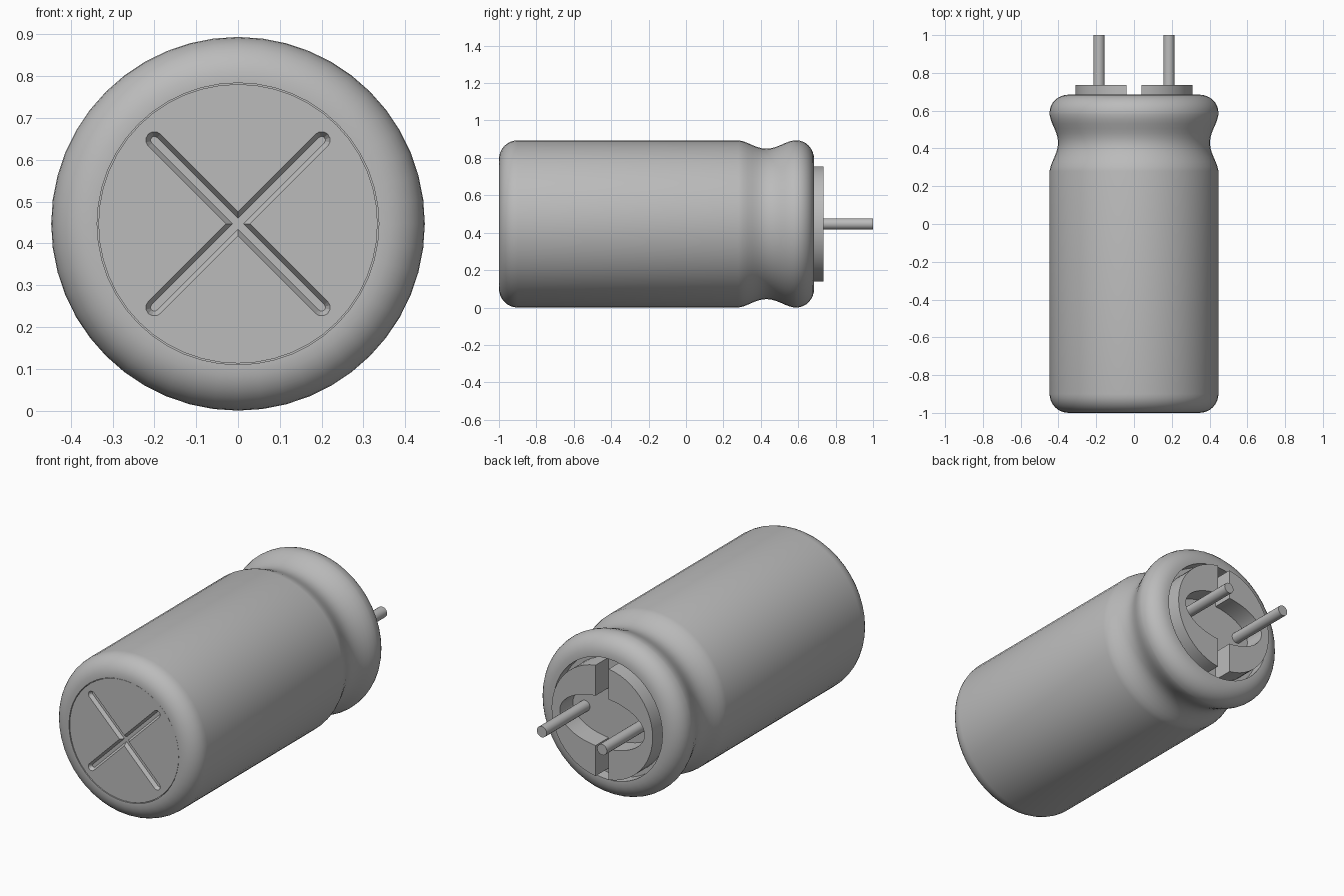
import bpy, bmesh, math
from mathutils import Vector

if "Cube" in bpy.data.objects:
    bpy.data.objects.remove(bpy.data.objects["Cube"], do_unlink=True)

ZC = 0.447          # height of the long axis
R = 0.447           # can radius
SEG = 48

grey = bpy.data.materials.new("plain_grey")
grey.use_nodes = True
grey.diffuse_color = (0.5, 0.5, 0.5, 1)
grey.node_tree.nodes["Principled BSDF"].inputs["Base Color"].default_value = (0.5, 0.5, 0.5, 1)


def finish(name, bm, smooth=True):
    """Turn a bmesh into a shaded, coloured object."""
    bmesh.ops.remove_doubles(bm, verts=bm.verts, dist=1e-5)
    bmesh.ops.recalc_face_normals(bm, faces=bm.faces)
    me = bpy.data.meshes.new(name)
    bm.to_mesh(me)
    bm.free()
    me.materials.append(grey)
    ob = bpy.data.objects.new(name, me)
    bpy.context.collection.objects.link(ob)
    if smooth:
        smooth_object(ob)
    return ob


def activate(ob):
    bpy.ops.object.select_all(action='DESELECT')
    ob.select_set(True)
    bpy.context.view_layer.objects.active = ob


def smooth_object(ob):
    activate(ob)
    bpy.ops.object.shade_smooth_by_angle(angle=math.radians(35))


def lathe(name, profile, seg=SEG, x=0.0):
    """Spin (radius, y) points round a y axis through (x, ZC)."""
    bm = bmesh.new()
    vs = [bm.verts.new((x + r, y, ZC)) for r, y in profile]
    es = [bm.edges.new(p) for p in zip(vs, vs[1:])]
    bmesh.ops.spin(bm, geom=vs + es, cent=(x, 0, ZC), axis=(0, 1, 0),
                   angle=math.tau, steps=seg, use_duplicate=False)
    return finish(name, bm)


def loft(name, rings, closed_path=False, smooth=True):
    """Skin a row of equal rings, capping the ends unless the path closes."""
    bm = bmesh.new()
    rows = [[bm.verts.new(p) for p in ring] for ring in rings]
    n = len(rows[0])
    for a, b in zip(rows, rows[1:]):
        for i in range(n):
            j = (i + 1) % n
            bm.faces.new((a[i], a[j], b[j], b[i]))
    bm.faces.new(rows[0])
    bm.faces.new(rows[-1])
    return finish(name, bm, smooth)


def arc(cx, cy, rx, ry, a0, a1, n=8):
    return [(cx + rx * math.cos(math.radians(a0 + (a1 - a0) * i / n)),
             cy + ry * math.sin(math.radians(a0 + (a1 - a0) * i / n))) for i in range(n + 1)]


# Can: rounded front edge, crimped neck, rolled back lip and recessed floor
neck = [(R - 0.045 * math.sin(math.pi * t / 12) ** 1.6, 0.28 + 0.30 * t / 12) for t in range(13)]
profile = ([(0, -0.96), (0.337, -0.96), (0.337, -1.0)]
           + arc(0.345, -0.90, 0.102, 0.10, -90, 0)
           + neck
           + arc(0.345, 0.59, 0.102, 0.095, 0, 90)
           + [(0.335, 0.685), (0.335, 0.62), (0, 0.62)])
lathe("can", profile)

# Front end plate with a scored cross
plate = lathe("front_plate", [(0, -0.965), (0.334, -0.965), (0.334, -0.997), (0, -0.997)])


def score_cutter(angle):
    """Long round-ended bar that narrows towards its floor."""
    rings = []
    for y, w in ((-1.003, 0.024), (-0.977, 0.009)):
        ring = []
        for side in (1, -1):
            for i in range(7):
                t = math.radians(-90 + 30 * i)
                u = side * (0.283 + w * math.cos(t))
                v = side * w * math.sin(t)
                ring.append(Vector((u * math.cos(angle) - v * math.sin(angle), y,
                                    ZC + u * math.sin(angle) + v * math.cos(angle))))
        rings.append(ring)
    return loft("score_cutter", rings, smooth=False)


for angle in (math.pi / 4, -math.pi / 4):
    cutter = score_cutter(angle)
    cutter.hide_render = True
    activate(plate)
    mod = plate.modifiers.new("score", 'BOOLEAN')
    mod.operation = 'DIFFERENCE'
    mod.solver = 'EXACT'
    mod.object = cutter
    bpy.ops.object.modifier_move_to_index(modifier="score", index=0)
    bpy.ops.object.modifier_apply(modifier="score")
    bpy.data.objects.remove(cutter, do_unlink=True)

# Back end: two crescent pads around an oval pocket, and two leads
OUT, PA, PB, SLOT = 0.31, 0.26, 0.14, 0.04
for side, label in ((1, "left"), (-1, "right")):
    a_out = math.acos(SLOT / OUT)
    a_in = math.acos(SLOT / PA)
    rings = []
    for i in range(25):
        t = -1 + 2 * i / 24
        xo, zo = OUT * math.cos(a_out * t), ZC + OUT * math.sin(a_out * t)
        xi, zi = PA * math.cos(a_in * t), ZC + PB * math.sin(a_in * t)
        rings.append([(side * xo, 0.615, zo), (side * xo, 0.735, zo),
                      (side * xi, 0.735, zi), (side * xi, 0.615, zi)])
    loft(label + "_pad", rings)
    lathe(label + "_lead", [(0, 0.61), (0.03, 0.61), (0.03, 1.0), (0, 1.0)], 20, side * 0.185)
